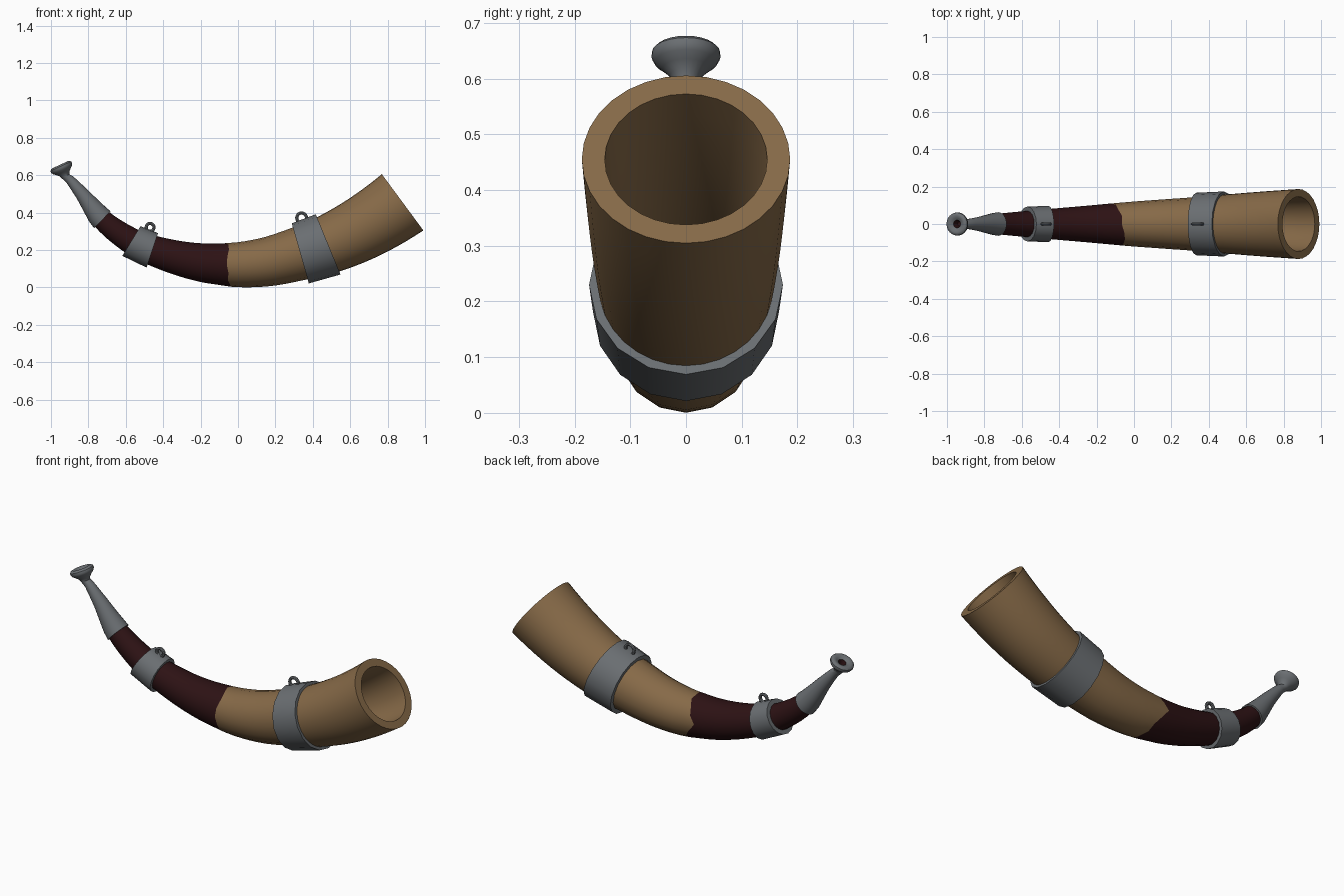
import bpy, bmesh, math
from mathutils import Vector

if "Cube" in bpy.data.objects:
    bpy.data.objects.remove(bpy.data.objects["Cube"])


def material(name, rgb):
    m = bpy.data.materials.new(name)
    m.diffuse_color = (*rgb, 1)
    m.use_nodes = True
    m.node_tree.nodes["Principled BSDF"].inputs["Base Color"].default_value = m.diffuse_color
    return m


LIGHT = material("light_horn", (0.24, 0.143, 0.064))
DARK = material("dark_horn", (0.026, 0.006, 0.007))
STEEL = material("steel", (0.145, 0.157, 0.168))

# Horn centre line: x, z, radius
KNOTS = [(-0.912, 0.592, 0.023), (-0.83, 0.495, 0.038), (-0.725, 0.362, 0.055),
         (-0.57, 0.248, 0.070), (-0.458, 0.198, 0.080), (-0.25, 0.142, 0.098),
         (-0.04, 0.121, 0.117), (0.15, 0.136, 0.131), (0.333, 0.182, 0.144),
         (0.482, 0.230, 0.157), (0.68, 0.325, 0.173), (0.88, 0.455, 0.187)]


def knot_slope(i, c):
    if i == len(KNOTS) - 1 and c == 1:
        return 0.74
    a, b = KNOTS[max(i - 1, 0)], KNOTS[min(i + 1, len(KNOTS) - 1)]
    return (b[c] - a[c]) / (b[0] - a[0])


def curve(x, c):
    """Smooth value of column c (1 = height, 2 = radius) at x."""
    i = 0
    while i < len(KNOTS) - 2 and x > KNOTS[i + 1][0]:
        i += 1
    a, b = KNOTS[i], KNOTS[i + 1]
    h = b[0] - a[0]
    t = (x - a[0]) / h
    return ((2*t**3 - 3*t*t + 1) * a[c] + (t**3 - 2*t*t + t) * h * knot_slope(i, c)
            + (3*t*t - 2*t**3) * b[c] + (t**3 - t*t) * h * knot_slope(i + 1, c))


def station(x, r=None):
    """Centre, tangent and radius on the centre line."""
    e = 0.004
    x0, x1 = max(x - e, -0.912), min(x + e, 0.88)
    tan = Vector((x1 - x0, 0, curve(x1, 1) - curve(x0, 1))).normalized()
    return Vector((x, 0, curve(x, 1))), tan, curve(x, 2) if r is None else r


def ring_point(st, a):
    c, t, r = st
    up = Vector((-t.z, 0, t.x))
    return c + r * (math.cos(a) * up + math.sin(a) * Vector((0, -1, 0)))


def steps(a, b, n):
    return [a + (b - a) * i / n for i in range(n + 1)]


def loft(name, rings, mats, rule=lambda i: 0, caps=(False, False), closed=False):
    """Skin lists of ring points; rule gives the material for each span."""
    bm = bmesh.new()
    vs = [[bm.verts.new(p) for p in r] for r in rings]
    n = len(vs[0])
    for i in range(len(vs) if closed else len(vs) - 1):
        a, b = vs[i], vs[(i + 1) % len(vs)]
        for j in range(n):
            k = (j + 1) % n
            bm.faces.new((a[j], a[k], b[k], b[j])).material_index = rule(i)
    if caps[0]:
        bm.faces.new(vs[0][::-1]).material_index = rule(0)
    if caps[1]:
        bm.faces.new(vs[-1]).material_index = rule(len(vs) - 2)
    bmesh.ops.recalc_face_normals(bm, faces=bm.faces)
    me = bpy.data.meshes.new(name)
    bm.to_mesh(me)
    bm.free()
    ob = bpy.data.objects.new(name, me)
    bpy.context.collection.objects.link(ob)
    for m in mats:
        me.materials.append(m)
    smooth(ob)
    return ob


def smooth(ob):
    bpy.ops.object.select_all(action='DESELECT')
    ob.select_set(True)
    bpy.context.view_layer.objects.active = ob
    bpy.ops.object.shade_smooth_by_angle(angle=math.radians(35))


def circle(st, n):
    return [ring_point(st, math.tau * j / n) for j in range(n)]


# Horn body, with a ragged edge between the dark and light parts
EDGE = [-0.07, -0.055, -0.05, -0.058, -0.06, -0.05, -0.052, -0.04,
        -0.035, -0.05, -0.055, -0.085, -0.125, -0.10, -0.09, -0.068]
edge_ring = [ring_point(station(x), math.tau * j / 16) for j, x in enumerate(EDGE)]
dark_rings = [circle(station(x), 16) for x in steps(-0.745, -0.17, 14)]
light_rings = [circle(station(x), 16) for x in steps(0.0, 0.41, 9)]
loft("horn_body", dark_rings + [edge_ring] + light_rings, (LIGHT, DARK),
     lambda i: 1 if i < len(dark_rings) else 0)

# Bell: outer wall, flat rim and the bore running back inside
outer = steps(0.40, 0.88, 12)
inner = steps(0.88, -0.70, 30)
bell = [circle(station(x), 32) for x in outer]
bell += [circle(station(x, curve(x, 2) * 0.78), 32) for x in inner]
loft("horn_bell", bell, (LIGHT, DARK),
     lambda i: 1 if i >= len(outer) and inner[min(i - len(outer), 30)] < -0.06 else 0,
     caps=(False, True))

# Metal bands: x and outer radius at each end, and inner radii
for name, (x0, r0, i0), (x1, r1, i1) in (
        ("large_band", (0.333, 0.167, 0.142), (0.482, 0.174, 0.153)),
        ("small_band", (-0.57, 0.093, 0.068), (-0.458, 0.097, 0.078))):
    loft(name, [circle(station(x, r), 16) for x, r in
                ((x0, r0), (x1, r1), (x1, i1), (x0, i0))], (STEEL,), closed=True)

# Strap loops on the bands
for name, x, z, r in (("large_loop", 0.34, 0.372, 0.026), ("small_loop", -0.47, 0.321, 0.021)):
    bpy.ops.mesh.primitive_torus_add(location=(x, 0, z), rotation=(math.pi / 2, 0, 0),
                                     major_radius=r, minor_radius=0.0085,
                                     major_segments=20, minor_segments=8)
    ob = bpy.context.object
    ob.name = name
    ob.data.materials.append(STEEL)
    smooth(ob)

# Mouthpiece: tapered sleeve flaring into a cup with a dark hole
sleeve = [(-0.725, 0.050), (-0.725, 0.063), (-0.75, 0.059), (-0.79, 0.048),
          (-0.83, 0.038), (-0.87, 0.030), (-0.90, 0.0245)]
parts = [station(x, r) for x, r in sleeve]
axis = Vector((-0.42, 0, 0.907)).normalized()
top = Vector((-0.951, 0, 0.656))
cup = [(0.068, 0.0235), (0.055, 0.029), (0.042, 0.042), (0.030, 0.056), (0.019, 0.062),
       (0.009, 0.061), (0.002, 0.054), (0, 0.045), (0.005, 0.032), (0.012, 0.021),
       (0.045, 0.012)]
parts += [(top - axis * d, -axis, r) for d, r in cup]
loft("mouthpiece", [circle(p, 24) for p in parts], (STEEL, DARK),
     lambda i: 1 if i >= len(parts) - 2 else 0, caps=(False, True))
